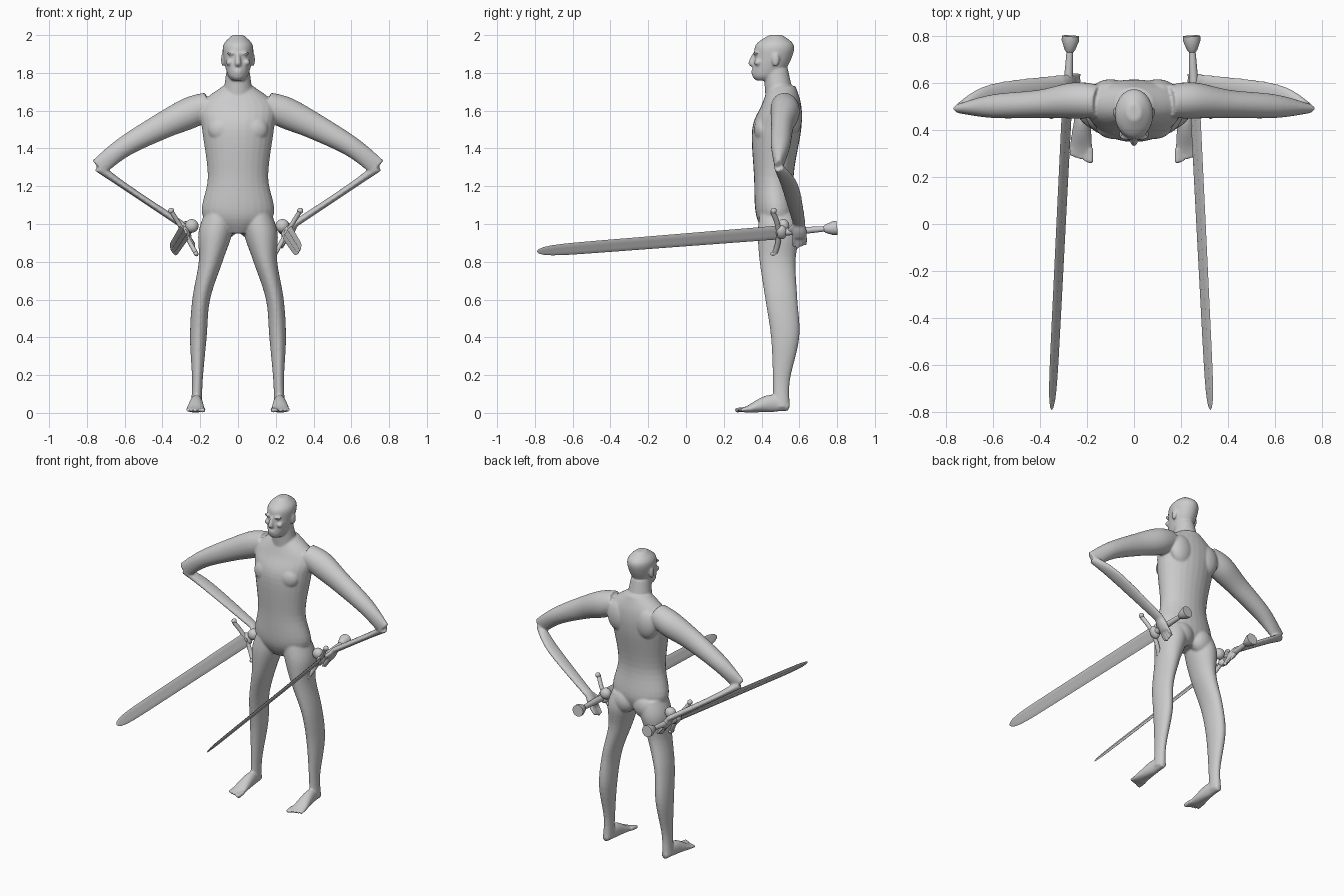
import bpy, bmesh, math
from mathutils import Matrix, Vector

default_cube = bpy.data.objects.get("Cube")
if default_cube:
    bpy.data.objects.remove(default_cube)

colour = (0.6, 0.6, 0.6, 1)
grey = bpy.data.materials.new("plain_grey")
grey.use_nodes = True
grey.diffuse_color = colour
grey.node_tree.nodes["Principled BSDF"].inputs["Base Color"].default_value = colour

ACROSS, DEPTH, UP = Matrix.Identity(3)


def ring(centre, wide, deep):
    """Elliptical cross-section of a limb, as centre and half sizes."""
    return Vector((*centre, wide, deep))


def level(height, front, back, wide, x=0):
    """Horizontal cross-section reaching from front to back."""
    return ring((x, (front + back) / 2, height), wide, (back - front) / 2)


def refine(rings, steps=6):
    """Smooth curve through all cross-sections."""
    padded = [rings[0], *rings, rings[-1]]
    result = []
    for before, start, end, after in zip(padded, padded[1:], padded[2:], padded[3:]):
        pull_out, pull_in = (end - before) / 2, (after - start) / 2
        for step in range(steps):
            t = step / steps
            blend = t * t * (3 - 2 * t)
            result.append(start.lerp(end, blend) + pull_out * t * (1 - t) ** 2
                          - pull_in * t * t * (1 - t))
    return result + [rings[-1]]


def skin(bm, outlines):
    """Join outlines of points into a closed tube."""
    loops = [[bm.verts.new(point) for point in outline] for outline in outlines]
    for low, high in zip(loops, loops[1:]):
        for i in range(len(low)):
            bm.faces.new((low[i - 1], low[i], high[i], high[i - 1]))
    bm.faces.new(loops[0])
    bm.faces.new(loops[-1])


def circle(count=28):
    angles = [math.tau * i / count for i in range(count)]
    return [(math.cos(angle), math.sin(angle)) for angle in angles]


def limb(bm, rings, side=1, depth=DEPTH, axis=None):
    """Tube through cross-sections, mirrored when side is negative."""
    rings = refine(rings)
    outlines = []
    for i, section in enumerate(rings):
        following = rings[min(i + 1, len(rings) - 1)].xyz
        tangent = axis or (following - rings[max(i - 1, 0)].xyz).normalized()
        deep = (depth - tangent * depth.dot(tangent)).normalized()
        wide = tangent.cross(deep)
        points = [section.xyz + wide * section[3] * c + deep * section[4] * s for c, s in circle()]
        outlines.append([(p.x * side, p.y, p.z) for p in points])
    skin(bm, outlines)


def ball(bm, centre, size, frame=Matrix()):
    matrix = frame @ Matrix.Translation(centre) @ Matrix.Diagonal((*size, 1))
    bmesh.ops.create_uvsphere(bm, u_segments=24, v_segments=14, radius=1, matrix=matrix)


def finish(bm, name, voxel=None):
    """Turn the mesh into a shaded object, blending its parts if a voxel size is given."""
    bmesh.ops.recalc_face_normals(bm, faces=bm.faces)
    mesh = bpy.data.meshes.new(name)
    bm.to_mesh(mesh)
    bm.free()
    part = bpy.data.objects.new(name, mesh)
    bpy.context.collection.objects.link(part)
    bpy.ops.object.select_all(action='DESELECT')
    part.select_set(True)
    bpy.context.view_layer.objects.active = part
    if voxel:
        blend = part.modifiers.new("blend", 'REMESH')
        blend.mode = 'VOXEL'
        blend.voxel_size = voxel
        soften = part.modifiers.new("soften", 'SMOOTH')
        soften.iterations = 5
        bpy.ops.object.modifier_apply(modifier="blend")
        bpy.ops.object.modifier_apply(modifier="soften")
    part.data.materials.clear()
    part.data.materials.append(grey)
    bpy.ops.object.shade_smooth_by_angle(angle=math.radians(40))


# Torso, neck and head
body = bmesh.new()
limb(body, [level(height=.95, front=.42, back=.55, wide=.07),
            level(height=1.05, front=.37, back=.59, wide=.19),
            level(height=1.25, front=.36, back=.57, wide=.16),
            level(height=1.5, front=.35, back=.61, wide=.19),
            level(height=1.63, front=.4, back=.61, wide=.2),
            level(height=1.73, front=.44, back=.58, wide=.08)], axis=UP)
limb(body, [level(height=1.68, front=.42, back=.57, wide=.08),
            level(height=1.82, front=.41, back=.54, wide=.06)], axis=UP)
limb(body, [level(height=1.76, front=.37, back=.46, wide=.03),
            level(height=1.79, front=.35, back=.51, wide=.055),
            level(height=1.88, front=.36, back=.56, wide=.077),
            level(height=1.95, front=.37, back=.57, wide=.077),
            level(height=2, front=.44, back=.51, wide=.03)], axis=UP)

# Nose and lips
limb(body, [level(height=1.9, front=.35, back=.38, wide=.01),
            level(height=1.85, front=.33, back=.37, wide=.016),
            level(height=1.83, front=.35, back=.37, wide=.01)], axis=UP)
for lip_height in (1.8, 1.812):
    ball(body, centre=(0, .357, lip_height), size=(.022, .012, .006))

# Joints of the left arm, mirrored for the right
shoulder = Vector((.15, .52, 1.63))
elbow = Vector((.74, .49, 1.3))
wrist = Vector((.3, .6, 1))
palm = Vector((.26, .6, .93))

for side in (1, -1):
    # Brow, eye, cheek and ear
    ball(body, centre=(side * .033, .37, 1.903), size=(.028, .014, .009))
    ball(body, centre=(side * .032, .377, 1.885), size=(.014, .01, .008))
    ball(body, centre=(side * .045, .38, 1.855), size=(.02, .02, .016))
    ball(body, centre=(side * .08, .475, 1.87), size=(.01, .02, .036))

    # Chest, shoulder blade and buttock
    ball(body, centre=(side * .08, .41, 1.5), size=(.08, .05, .07))
    ball(body, centre=(side * .1, .565, 1.57), size=(.08, .05, .1))
    ball(body, centre=(side * .075, .54, 1), size=(.08, .06, .08))

    # Upper arm ending in a flat elbow, then a thin forearm
    limb(body, [ring(shoulder, wide=.07, deep=.07),
                ring((.25, .525, 1.59), wide=.083, deep=.077),
                ring((.4, .51, 1.52), wide=.07, deep=.06),
                ring((.6, .5, 1.41), wide=.054, deep=.05),
                ring(elbow, wide=.048, deep=.02)], side)
    limb(body, [ring(elbow, wide=.025, deep=.025),
                ring((.6, .55, 1.2), wide=.018, deep=.046),
                ring(wrist, wide=.018, deep=.034)], side)

    # Palm, fingers and thumb
    limb(body, [ring(wrist, wide=.018, deep=.03),
                ring(wrist.lerp(palm, .5), wide=.022, deep=.038),
                ring(palm, wide=.017, deep=.038)], side)
    for finger in range(4):
        knuckle = palm + DEPTH * (finger * .021 - .03)
        fingertip = knuckle - ACROSS * .03 - UP * (.06 - .01 * abs(finger - 1))
        limb(body, [ring(knuckle, wide=.011, deep=.01), ring(fingertip, wide=.008, deep=.008)], side)
    limb(body, [ring(wrist - DEPTH * .02, wide=.014, deep=.014),
                ring(palm - DEPTH * .06 + UP * .03, wide=.01, deep=.01)], side, depth=UP)

    # Leg
    limb(body, [level(height=1.05, front=.39, back=.58, wide=.08, x=.1),
                level(height=.95, front=.38, back=.6, wide=.09, x=.12),
                level(height=.8, front=.39, back=.58, wide=.063, x=.145),
                level(height=.6, front=.42, back=.59, wide=.047, x=.195),
                level(height=.4, front=.45, back=.6, wide=.044, x=.21),
                level(height=.17, front=.46, back=.55, wide=.028, x=.215),
                level(height=.03, front=.46, back=.55, wide=.03, x=.22)], side, axis=UP)

    # Foot and toes
    limb(body, [ring((.22, .545, .03), wide=.02, deep=.02),
                ring((.22, .45, .05), wide=.033, deep=.046),
                ring((.225, .33, .02), wide=.048, deep=.019),
                ring((.225, .3, .016), wide=.046, deep=.011)], side, depth=UP)
    for toe in range(5):
        x = .185 + toe * .02
        thick = .009 if toe else .013
        limb(body, [ring((x, .32, .02), thick, thick),
                    ring((x, .26 + toe * .007, .013), thick, thick)], side, depth=UP)
finish(body, "body", voxel=.0065)

for side, label in ((1, "left"), (-1, "right")):
    # Sword frame: x is thickness, y runs to the tip, z is blade width
    along = Vector((side * .08, -1.59, -.125)).normalized()
    wide = Vector((side * .5, 0, .86))
    wide = (wide - along * wide.dot(along)).normalized()
    axes = Matrix((along.cross(wide), along, wide)).transposed()
    frame = Matrix.Translation((side * .2725 - .0125, .49, .955)) @ axes.to_4x4()

    # Blade with a shallow groove and a rounded tip
    blade = bmesh.new()
    outlines = []
    for step in range(13):
        t = 1 - (1 - step / 12) ** 2
        half = .042 * (1 - t * .15) * math.sqrt(1.002 - t ** 20)
        quarter = [(0, half), (half / 5, half / 3), (half / 10, 0), (half / 5, -half / 3)]
        section = quarter + [(-thick, -width) for thick, width in quarter]
        outlines.append([frame @ Vector((thick, t * 1.285, width)) for thick, width in section])
    skin(blade, outlines)
    finish(blade, label + "_blade")

    # Grip with flared pommel
    grip = bmesh.new()
    profile = [(.01, .018), (-.1, .02), (-.24, .014), (-.25, .022), (-.29, .037), (-.31, .037)]
    skin(grip, [[frame @ Vector((radius * c, y, radius * s)) for c, s in circle()]
                for y, radius in profile])
    finish(grip, label + "_grip")

    # Crossguard bent toward the blade, with a centre block and rounded ends
    guard = bmesh.new()
    limb(guard, [ring((0, z * z * 1.5, z), wide=.012, deep=.014) for z in (-.13, -.06, 0, .06, .13)])
    bmesh.ops.transform(guard, matrix=frame, verts=guard.verts)
    ball(guard, centre=(0, .02, .135), size=(.016, .016, .016), frame=frame)
    ball(guard, centre=(0, .025, -.128), size=(.012, .024, .014), frame=frame)
    ball(guard, centre=(0, -.015, 0), size=(.026, .03, .04), frame=frame)
    finish(guard, label + "_crossguard")

    # Rounded finger guard
    finger_guard = bmesh.new()
    ball(finger_guard, centre=(side * .24 - .005, .515, .99), size=(.036, .032, .036))
    finish(finger_guard, label + "_finger_guard")
